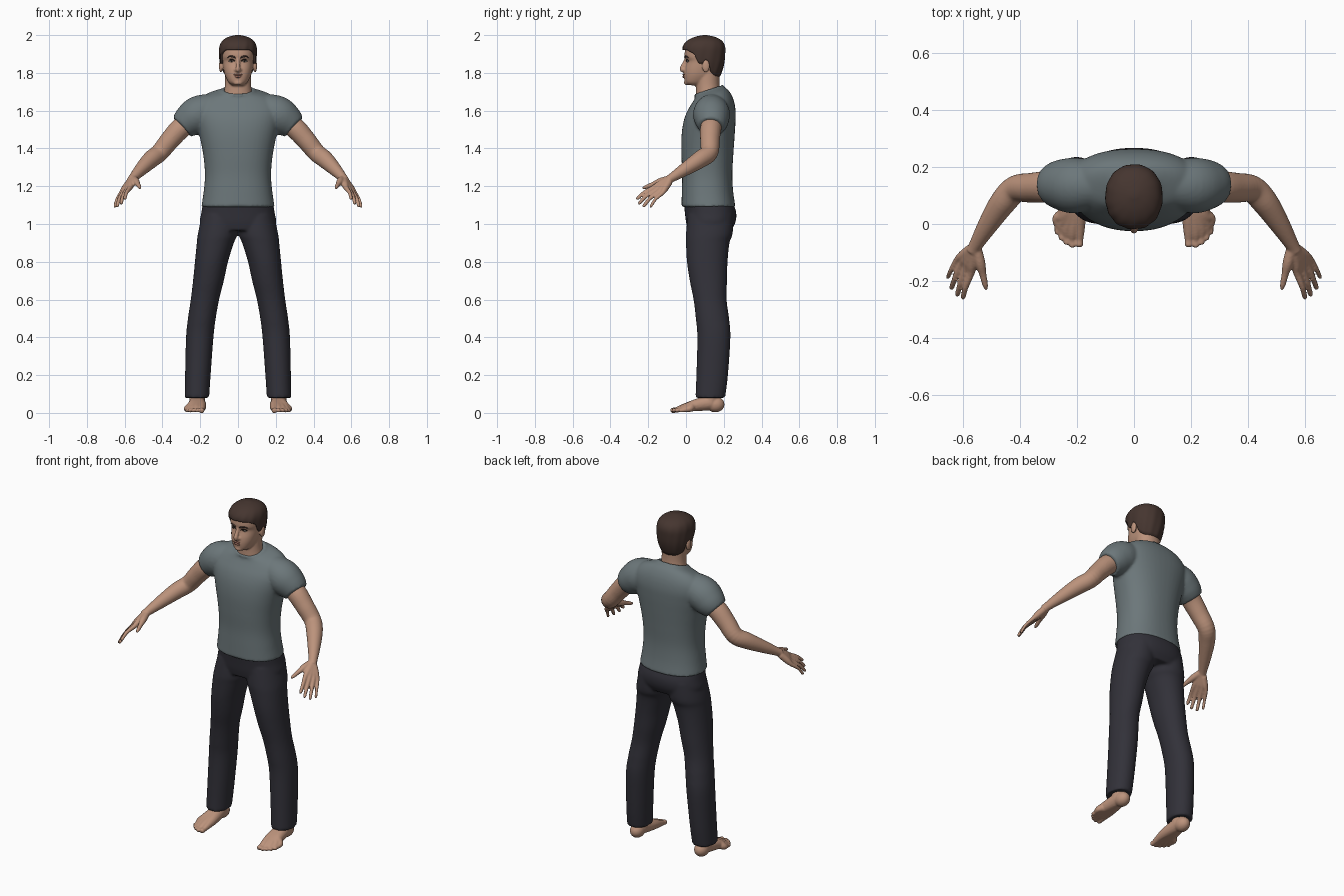
import bpy, bmesh, math
from mathutils import Vector, Matrix

if "Cube" in bpy.data.objects:
    bpy.data.objects.remove(bpy.data.objects["Cube"])


def material(name, rgb):
    m = bpy.data.materials.new(name)
    m.use_nodes = True
    m.diffuse_color = (*rgb, 1)
    m.node_tree.nodes["Principled BSDF"].inputs["Base Color"].default_value = (*rgb, 1)
    return m


SKIN = material("skin", (0.5, 0.29, 0.2))
HAIR = material("brown hair", (0.06, 0.036, 0.029))
SHIRT = material("grey shirt", (0.15, 0.185, 0.195))
PANTS = material("dark trousers", (0.032, 0.031, 0.041))
LIPS = material("lips", (0.33, 0.15, 0.11))
WHITE = material("eye white", (0.5, 0.45, 0.4))
IRIS = material("dark iris", (0.02, 0.013, 0.01))


def spline(rows, steps=5):
    """Catmull-Rom interpolation of rows of numbers."""
    out, last = [], len(rows) - 1
    for i in range(last):
        a, b, c, d = (Vector(rows[min(max(k, 0), last)]) for k in range(i - 1, i + 3))
        for s in range(steps):
            t = s / steps
            out.append((2 * b + (c - a) * t + (2 * a - 5 * b + 4 * c - d) * t * t
                        + (3 * b - a - 3 * c + d) * t ** 3) / 2)
    return out + [Vector(rows[-1])]


def power(v, e):
    return math.copysign(abs(v) ** e, v)


def oval(row, p=2.3, n=48):
    """Horizontal rounded section from (z, x0, x1, y0, y1, tilt)."""
    z, x0, x1, y0, y1, tilt = row
    cx, cy = (x0 + x1) / 2, (y0 + y1) / 2
    pts = []
    for k in range(n):
        a = math.tau * k / n
        y = cy + (y1 - y0) / 2 * power(math.sin(a), 2 / p)
        pts.append(Vector((cx + (x1 - x0) / 2 * power(math.cos(a), 2 / p), y, z + tilt * (y - cy))))
    return pts


def bridge(bm, rings):
    rings = [[bm.verts.new(p) for p in r] for r in rings]
    n = len(rings[0])
    for a, b in zip(rings, rings[1:]):
        for k in range(n):
            bm.faces.new((a[k], a[(k + 1) % n], b[(k + 1) % n], b[k]))
    bm.faces.new(rings[0][::-1])
    bm.faces.new(rings[-1])


def loft(bm, rows, p=2.3):
    bridge(bm, [oval(r, p) for r in spline(rows)])


def tube(bm, rows, side=1, steps=5, n=16):
    """Round limb through (x, y, z, radius)."""
    rows = spline([(side * x, y, z, r) for x, y, z, r in rows], steps)
    rings = []
    for i, row in enumerate(rows):
        d = rows[min(i + 1, len(rows) - 1)].xyz - rows[max(i - 1, 0)].xyz
        q = d.to_track_quat('Z', 'Y')
        rings.append([row.xyz + q @ Vector((math.cos(a), math.sin(a), 0)) * row[3]
                      for a in (math.tau * k / n for k in range(n))])
    bridge(bm, rings)


def ball(bm, pos, scale):
    bmesh.ops.create_uvsphere(bm, u_segments=24, v_segments=14, radius=1,
                              matrix=Matrix.Translation(pos) @ Matrix.Diagonal((*scale, 1)))


def finish(name, bm, mat, voxel=0, smooth=0, mirror=False):
    bmesh.ops.recalc_face_normals(bm, faces=bm.faces)
    for f in bm.faces:
        f.smooth = True
    me = bpy.data.meshes.new(name)
    bm.to_mesh(me)
    bm.free()
    me.materials.append(mat)
    ob = bpy.data.objects.new(name, me)
    bpy.context.collection.objects.link(ob)
    if voxel:
        m = ob.modifiers.new("merge", 'REMESH')
        m.mode, m.voxel_size, m.use_smooth_shade = 'VOXEL', voxel, True
        m = ob.modifiers.new("soften", 'SMOOTH')
        m.factor, m.iterations = 0.5, smooth
    if mirror:
        ob.modifiers.new("mirror", 'MIRROR')
    return ob


def sym(rows):
    """Expand (z, half_width, y0, y1, tilt) to symmetric sections."""
    return [(z, -w, w, y0, y1, t) for z, w, y0, y1, t in rows]


# Shirt: torso, sleeves and collar band
bm = bmesh.new()
loft(bm, sym([(1.09, .194, -.024, .262, 0), (1.17, .182, -.022, .25, 0), (1.26, .175, -.02, .245, 0),
              (1.36, .183, -.024, .25, 0), (1.46, .202, -.024, .257, 0), (1.54, .222, -.014, .262, .02),
              (1.6, .232, .005, .262, .05), (1.65, .212, .03, .25, .12), (1.685, .165, .045, .225, .25),
              (1.705, .092, .05, .195, .33)]))
for s in (1, -1):
    tube(bm, [(.1, .14, 1.62, .075), (.2, .135, 1.585, .097), (.26, .137, 1.545, .088),
              (.296, .134, 1.513, .069)], s, n=32)
tube(bm, [(.082 * math.cos(a), .122 + .07 * math.sin(a), 1.705 + .023 * math.sin(a), .009)
          for a in (math.tau * k / 32 for k in range(34))], steps=1)
finish("shirt", bm, SHIRT, .008, 4)

# Trousers: pelvis and two legs
bm = bmesh.new()
loft(bm, sym([(1.11, .186, -.012, .25, 0), (1.06, .194, -.006, .266, 0),
              (1.01, .203, 0, .262, 0), (.965, .19, .01, .24, 0)]))
leg = [(1.05, .0, .19, .01, .25), (.95, .003, .212, .0, .247), (.9, .022, .218, .0, .23),
       (.8, .053, .228, .005, .22), (.7, .075, .238, .02, .217), (.6, .1, .25, .04, .215),
       (.5, .118, .265, .052, .228), (.4, .13, .275, .06, .235), (.2, .145, .28, .055, .222),
       (.08, .153, .282, .05, .207)]
for s in (1, -1):
    loft(bm, [(z, s * a, s * b, y0, y1, 0) for z, a, b, y0, y1 in leg], 2.1)
finish("trousers", bm, PANTS, .008, 4)

# Arms with hands
bm = bmesh.new()
tube(bm, [(.24, .15, 1.545, .05), (.3, .132, 1.51, .056), (.36, .127, 1.445, .052),
          (.415, .122, 1.378, .048), (.46, .075, 1.342, .046), (.51, .0, 1.293, .036),
          (.555, -.075, 1.245, .024), (.565, -.095, 1.232, .024)], n=24)
wrist = Vector((.556, -.078, 1.243))
for k, tip in enumerate([(.6, -.262, 1.13), (.62, -.252, 1.105), (.641, -.228, 1.09), (.654, -.19, 1.087)]):
    knuckle = Vector((.572, -.172, 1.192)).lerp(Vector((.62, -.126, 1.163)), k / 3)
    tip = Vector(tip)
    bend = knuckle.lerp(tip, .5) + Vector((.004, -.004, .006))
    base = wrist.lerp(knuckle, .25)
    r = .0105 if k < 3 else .009
    tube(bm, [(*base, .02), (*base.lerp(knuckle, .6), .018), (*knuckle, r * 1.3), (*bend, r),
              (*tip.lerp(bend, .15), r * .85), (*tip, r * .4)])
tube(bm, [(.552, -.085, 1.24, .018), (.54, -.135, 1.225, .019), (.53, -.175, 1.21, .013),
          (.521, -.215, 1.195, .01), (.517, -.232, 1.188, .004)])
finish("arms", bm, SKIN, .005, 3, True)

# Bare feet with toes
bm = bmesh.new()
tube(bm, [(.217, .135, .16, .038), (.217, .135, .1, .04), (.215, .125, .05, .042)], n=24)
ball(bm, (.215, .155, .045), (.04, .049, .042))
for k, (x, y) in enumerate([(.192, -.08), (.216, -.083), (.236, -.073), (.254, -.057), (.268, -.036)]):
    r = .0145 if k == 0 else .011
    tube(bm, [(.215, .13, .055, .042), (.218 + (x - .23) * .55, .04, .038, .03),
              (x, y + .055, .023, .019), (x, y + .025, .015, r),
              (x, y + .006, .013, r), (x, y, .012, r * .5)])
finish("feet", bm, SKIN, .005, 3, True)

# Head: skull, neck, nose and ears
skull = sym([(1.733, .03, .008, .08, -.1), (1.75, .05, -.006, .12, 0), (1.785, .068, -.01, .155, 0),
             (1.82, .077, -.007, .175, 0), (1.862, .083, .003, .188, 0), (1.888, .086, -.008, .195, 0),
             (1.94, .086, .0, .195, 0), (1.97, .07, .025, .175, 0), (1.985, .04, .06, .14, 0)])


def section(rows, z):
    for a, b in zip(rows, rows[1:]):
        if z <= b[0]:
            break
    t = min(max((z - a[0]) / (b[0] - a[0]), 0), 1)
    return a.lerp(b, t)


dense_skull = spline(skull, 8)


def face_y(x, z):
    _, _, w, y0, y1, _ = section(dense_skull, z)
    return (y0 + y1) / 2 - (y1 - y0) / 2 * (1 - abs(x / w) ** 2.3) ** (1 / 2.3)


bm = bmesh.new()
loft(bm, skull)
loft(bm, sym([(1.63, .095, .05, .19, 0), (1.68, .078, .052, .185, 0),
              (1.74, .069, .052, .177, 0), (1.83, .07, .05, .18, 0)]), 2.1)
tube(bm, [(0, .006, 1.885, .01), (0, -.004, 1.86, .01), (0, -.016, 1.835, .012),
          (0, -.021, 1.818, .013), (0, -.008, 1.806, .007)])
ball(bm, (0, .006, 1.748), (.026, .017, .014))
ball(bm, (0, .003, 1.785), (.03, .017, .018))
for s in (1, -1):
    ball(bm, (s * .012, -.007, 1.815), (.009, .011, .009))
    ball(bm, (s * .091, .105, 1.836), (.01, .021, .034))
finish("head", bm, SKIN, .005, 3)

# Eyes, brows and lips
whites, irises, brows, lips = (bmesh.new() for _ in range(4))
for s in (1, -1):
    y = face_y(.034, 1.862)
    ball(whites, (s * .034, y + .002, 1.862), (.014, .007, .006))
    ball(irises, (s * .034, y - .003, 1.863), (.006, .0035, .006))
    tube(irises, [(s * x, face_y(x, z) - .001, z, .0025)
                  for x, z in [(.018, 1.863), (.028, 1.87), (.04, 1.87), (.05, 1.862)]], 1)
    tube(brows, [(s * x, face_y(x, z), z, r) for x, z, r in
                 [(.013, 1.88, .003), (.024, 1.885, .005), (.042, 1.888, .004), (.057, 1.88, .002)]], 1)
ball(lips, (0, -.012, 1.7905), (.023, .006, .005))
ball(lips, (0, -.012, 1.7795), (.019, .006, .006))
finish("eyes", whites, WHITE)
finish("irises", irises, IRIS)
finish("eyebrows", brows, HAIR)
finish("lips", lips, LIPS)

# Hair: cap running from the crown to a shaped hairline
cap = spline(sym([(1.76, .07, .0, .168, 0), (1.8, .084, -.005, .188, 0), (1.85, .095, -.01, .203, 0),
                  (1.9, .1, -.016, .208, 0), (1.94, .098, -.016, .207, 0), (1.97, .083, .006, .19, 0),
                  (1.99, .052, .045, .155, 0), (2, .012, .09, .11, 0)]), 8)
hairline = [Vector(v) for v in [(-1, 1.922), (-.75, 1.92), (-.45, 1.9), (-.25, 1.85), (-.06, 1.85),
                                (.04, 1.872), (.22, 1.858), (.4, 1.805), (.7, 1.785), (1, 1.78)]]
n, levels, rings = 96, 20, []
for j in range(levels + 2):
    t = min(j / levels, 1)
    ring = []
    for k in range(n):
        a = math.tau * k / n
        low = section(hairline, math.sin(a))[1]
        z = 2 - (2 - low) * t ** 1.5
        p = oval(section(cap, z), 2.15, n)[k]
        grow = 1 + .012 * t * math.sin(13 * a + 5 * t) if j <= levels else .82
        ring.append(Vector((p.x * grow, .1 + (p.y - .1) * grow, z)))
    rings.append(ring)
bm = bmesh.new()
bridge(bm, rings)
finish("hair", bm, HAIR)
